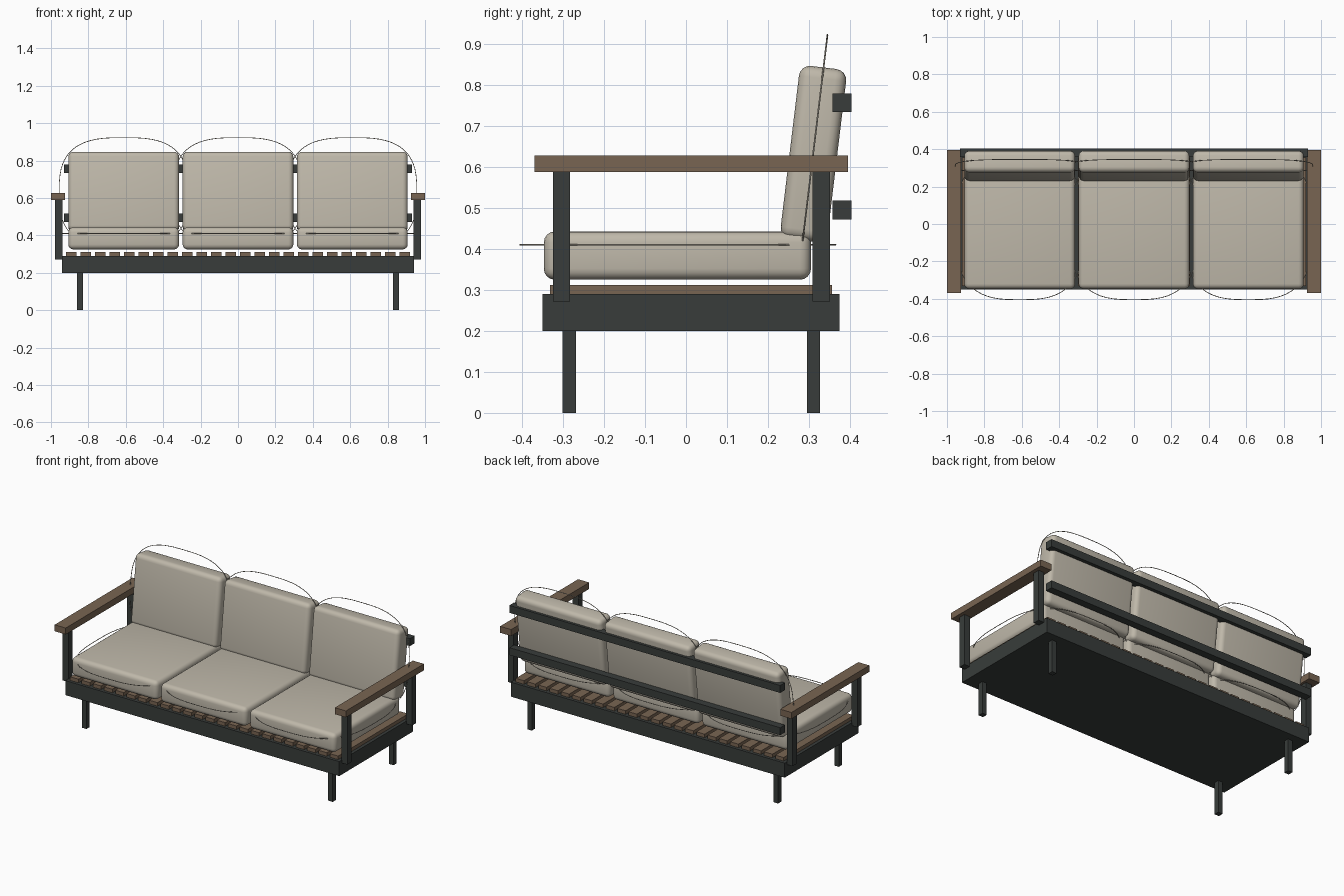
import bpy, math
from mathutils import Matrix, Vector

if "Cube" in bpy.data.objects:
    bpy.data.objects.remove(bpy.data.objects["Cube"])


def material(name, rgb):
    m = bpy.data.materials.new(name)
    m.diffuse_color = (*rgb, 1)
    m.use_nodes = True
    m.node_tree.nodes["Principled BSDF"].inputs["Base Color"].default_value = m.diffuse_color
    return m


METAL = material("dark_metal", (0.04, 0.046, 0.043))
WOOD = material("wood", (0.19, 0.13, 0.085))
FABRIC = material("fabric", (0.52, 0.48, 0.40))


def box(name, x, y, z, mat):
    """Box from (min, max) ranges on each axis."""
    bpy.ops.mesh.primitive_cube_add(size=1, location=[sum(r) / 2 for r in (x, y, z)])
    o = bpy.context.object
    o.name = name
    o.scale = [r[1] - r[0] for r in (x, y, z)]
    bpy.ops.object.transform_apply(location=False, rotation=False, scale=True)
    o.data.materials.append(mat)
    return o


def cushion(name, centre, size, tilt=0.0):
    """Box with soft rounded edges, leaning back by tilt."""
    o = box(name, *[(c - s / 2, c + s / 2) for c, s in zip(centre, size)], FABRIC)
    o.rotation_euler.x = -tilt
    b = o.modifiers.new("round", 'BEVEL')
    b.width, b.segments = 0.027, 4
    bpy.ops.object.modifier_apply(modifier="round")
    bpy.ops.object.shade_smooth_by_angle(angle=math.radians(40))


def piping(name, centre, half_u, half_v, tilt):
    """Thin closed cord bulging out past the cushion outline."""
    c = bpy.data.curves.new(name, 'CURVE')
    c.dimensions = '3D'
    c.bevel_depth, c.bevel_resolution = 0.002, 1
    n = 64
    s = c.splines.new('POLY')
    s.points.add(n - 1)
    s.use_cyclic_u = True
    rot = Matrix.Rotation(tilt, 3, 'X')
    for i, p in enumerate(s.points):
        a = 2 * math.pi * i / n
        u, v = [math.copysign(abs(t) ** (2 / 2.9), t) for t in (math.cos(a), math.sin(a))]
        p.co = (*(rot @ Vector((u * half_u, v * half_v, 0)) + Vector(centre)), 1)
    c.materials.append(FABRIC)
    bpy.context.collection.objects.link(bpy.data.objects.new(name, c))


# base and slatted deck
box("base_frame", (-0.94, 0.94), (-0.35, 0.375), (0.20, 0.29), METAL)
pitch = 0.0775
for i in range(24):
    x = (i - 11.5) * pitch
    box("deck_slat", (x - 0.0285, x + 0.0285), (-0.332, 0.356), (0.289, 0.312), WOOD)

# legs, arm posts and armrests on both sides
for side in (-1, 1):
    def span(a, b):
        return tuple(sorted((side * a, side * b)))
    for y in (-0.285, 0.311):
        box("leg", span(0.83, 0.861), (y - 0.016, y + 0.016), (0, 0.20), METAL)
    for y in (-0.304, 0.33):
        box("arm_post", span(0.938, 0.978), (y - 0.021, y + 0.021), (0.272, 0.59), METAL)
    box("armrest", span(0.924, 1.0), (-0.37, 0.395), (0.588, 0.628), WOOD)

# back rails
for z in (0.495, 0.757):
    box("back_rail", (-0.93, 0.93), (0.358, 0.404), (z - 0.023, z + 0.023), METAL)

# cushions with their piping
lean = 0.12
for x in (-0.611, 0, 0.611):
    cushion("seat_cushion", (x, -0.021, 0.384), (0.592, 0.652, 0.118))
    piping("seat_piping", (x, -0.02, 0.41), 0.345, 0.385, 0)
    cushion("back_cushion", (x, 0.311, 0.632), (0.592, 0.116, 0.425), lean)
    piping("back_piping", (x, 0.31, 0.63), 0.345, 0.295, math.pi / 2 - lean)
